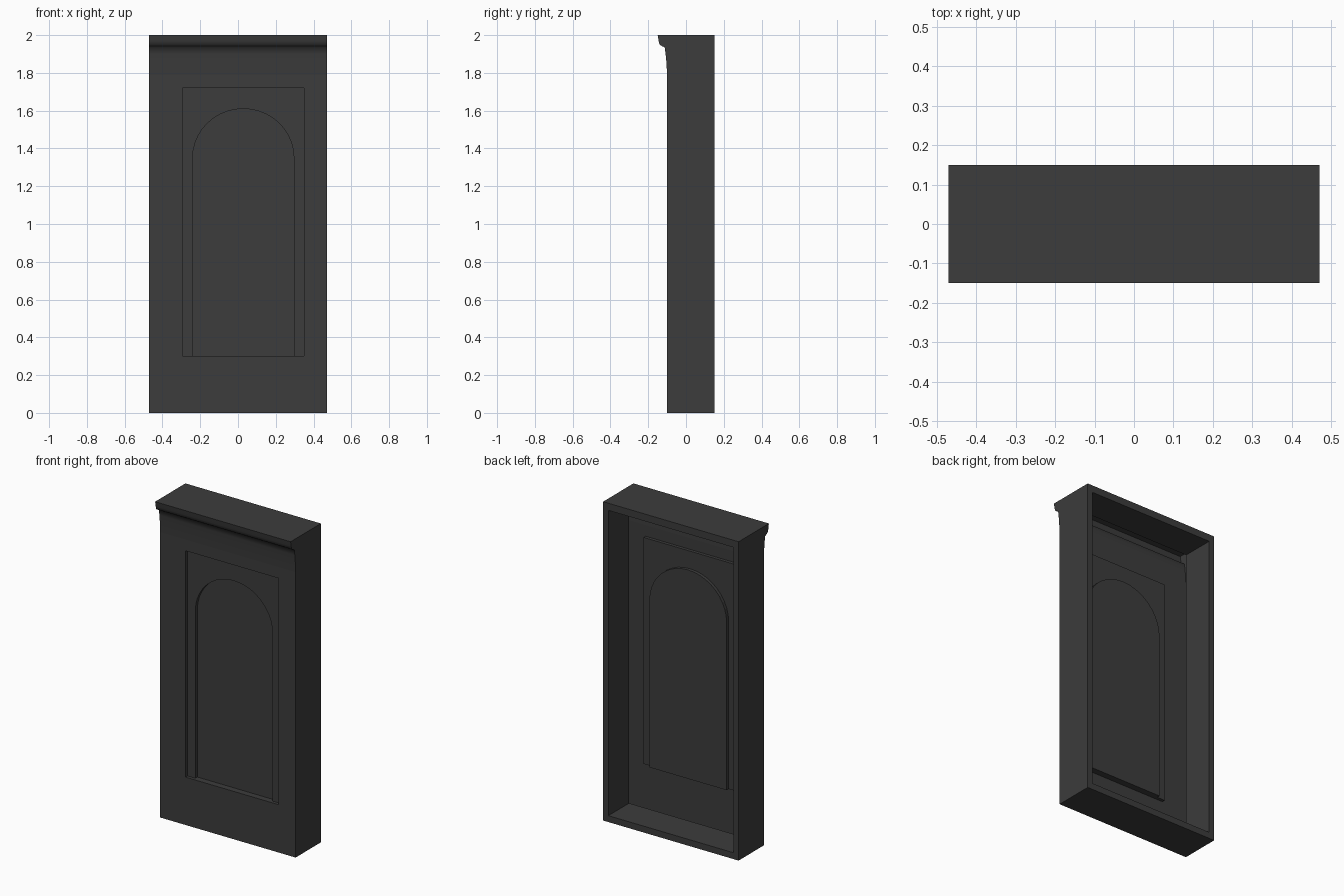
import bpy, bmesh, math

if "Cube" in bpy.data.objects:
    bpy.data.objects.remove(bpy.data.objects["Cube"])

mat = bpy.data.materials.new("dark_grey")
mat.diffuse_color = (0.045, 0.045, 0.045, 1)
mat.use_nodes = True
mat.node_tree.nodes["Principled BSDF"].inputs["Base Color"].default_value = mat.diffuse_color

W, BACK, FRONT, H, T = 0.47, 0.15, -0.10, 2.0, 0.036
BAND_Y, ARCH_Y, INNER_Y = -0.08, -0.06, -0.055


def make(name, faces):
    """Build a mesh object from polygons, welding shared corners."""
    bm = bmesh.new()
    for f in faces:
        bm.faces.new([bm.verts.new(p) for p in f])
    bmesh.ops.remove_doubles(bm, verts=bm.verts, dist=1e-5)
    bmesh.ops.recalc_face_normals(bm, faces=bm.faces)
    me = bpy.data.meshes.new(name)
    bm.to_mesh(me)
    bm.free()
    me.materials.append(mat)
    ob = bpy.data.objects.new(name, me)
    bpy.context.collection.objects.link(ob)
    return ob


def at(y, pts):
    return [(x, y, z) for x, z in pts]


def rect(x0, x1, z0, z1):
    return [(x0, z0), (x1, z0), (x1, z1), (x0, z1)]


def ring(ya, a, yb, b):
    """Quads joining two closed outlines of equal length."""
    a, b = at(ya, a), at(yb, b)
    n = len(a)
    return [[a[i], a[(i + 1) % n], b[(i + 1) % n], b[i]] for i in range(n)]


# outlines of the panel recess and the arch
panel = rect(-0.295, 0.35, 0.30, 1.72)
cx, r, spring, rise = 0.028, 0.268, 1.35, 0.26
arch = [(cx + r, 0.30)]
arch += [(cx + r * math.cos(math.pi * i / 20), spring + rise * math.sin(math.pi * i / 20))
         for i in range(21)]
arch += [(cx - r, 0.30)]

# cornice side profile (y, z), from wall up to top edge
cornice = [(FRONT, 1.79), (-0.104, 1.86), (-0.108, 1.90), (-0.113, 1.935),
           (-0.128, 1.942), (-0.140, 1.950), (-0.145, 1.970), (-0.150, 2.0)]

# front wall with rectangular recess, stepped band and arched panel
wall_top = cornice[0][1]
faces = ring(FRONT, rect(-W, W, 0, wall_top), FRONT, panel)
faces += ring(FRONT, panel, BAND_Y, panel)
band = [panel[0], panel[3], panel[2], panel[1]] + arch
faces.append(at(BAND_Y, band))
faces += ring(BAND_Y, arch, ARCH_Y, arch)
faces.append(at(ARCH_Y, arch))
make("front_panel", faces)

# cornice moulding strip
strip = [[(-W, *a), (W, *a), (W, *b), (-W, *b)] for a, b in zip(cornice, cornice[1:])]
ob = make("cornice", strip)
for p in ob.data.polygons:
    p.use_smooth = True

# outer casing: sides, top and bottom
side = [(BACK, 0), (FRONT, 0)] + cornice + [(BACK, H)]
faces = [[(s * W, y, z) for y, z in side] for s in (-1, 1)]
faces.append([(-W, FRONT, 0), (W, FRONT, 0), (W, BACK, 0), (-W, BACK, 0)])
faces.append([(-W, -0.15, H), (W, -0.15, H), (W, BACK, H), (-W, BACK, H)])
make("casing", faces)

# back rim and inner lining of the open back
outer = rect(-W, W, 0, H)
inner = rect(-W + T, W - T, 0.04, H - 0.045)
make("back_frame", ring(BACK, outer, BACK, inner) + ring(BACK, inner, INNER_Y, inner))
